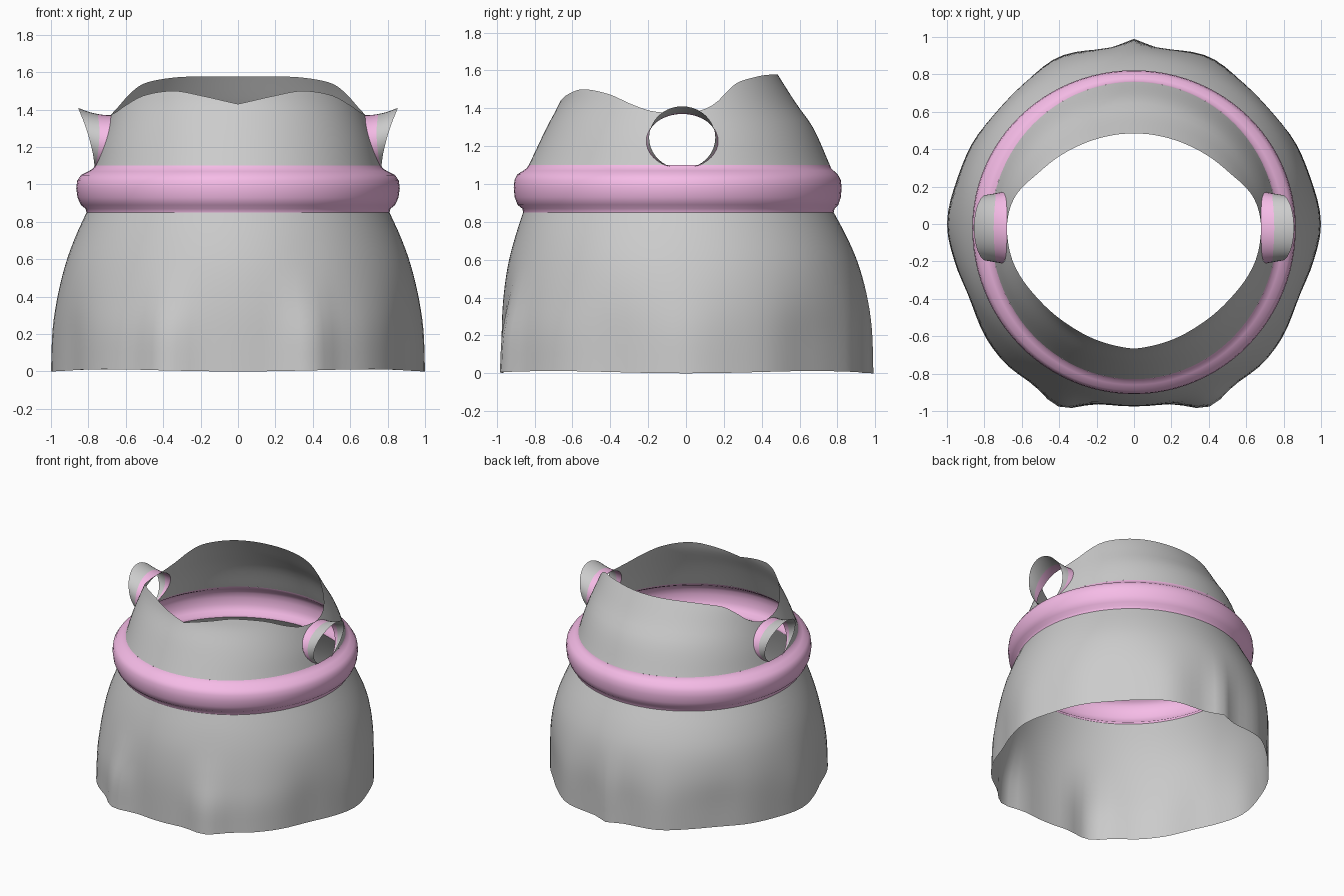
import bpy, bmesh
from math import sin, cos, acos, sqrt, pi, degrees

if "Cube" in bpy.data.objects:
    bpy.data.objects.remove(bpy.data.objects["Cube"])

CY = -0.02                      # y of the garment's axis
pink = bpy.data.materials.new("pink_trim")
pink.diffuse_color = (0.92, 0.5, 0.8, 1)
pink.use_nodes = True
pink.node_tree.nodes["Principled BSDF"].inputs["Base Color"].default_value = pink.diffuse_color


def curve(pts, v):
    """Smooth value lookup through (key, value) points."""
    if v <= pts[0][0]:
        return pts[0][1]
    for i in range(len(pts) - 1):
        (x0, y0), (x1, y1) = pts[i], pts[i + 1]
        if v <= x1:
            def slope(k):
                lo, hi = max(k - 1, 0), min(k + 1, len(pts) - 1)
                return (pts[hi][1] - pts[lo][1]) / (pts[hi][0] - pts[lo][0])
            h = x1 - x0
            t = (v - x0) / h
            return ((2*t**3 - 3*t**2 + 1) * y0 + (t**3 - 2*t**2 + t) * h * slope(i)
                    + (3*t**2 - 2*t**3) * y1 + (t**3 - t**2) * h * slope(i + 1))
    return pts[-1][1]


def sheet(name, rows, closed=False, mat=None):
    """Skin a grid of points into a smooth open surface."""
    bm = bmesh.new()
    vs = [[bm.verts.new(p) for p in r] for r in rows]
    n = len(rows[0])
    for a, b in zip(vs, vs[1:]):
        for j in range(n if closed else n - 1):
            k = (j + 1) % n
            bm.faces.new((a[j], a[k], b[k], b[j]))
    bmesh.ops.remove_doubles(bm, verts=bm.verts, dist=1e-5)
    me = bpy.data.meshes.new(name)
    bm.to_mesh(me)
    bm.free()
    me.shade_smooth()
    if mat:
        me.materials.append(mat)
    ob = bpy.data.objects.new(name, me)
    bpy.context.collection.objects.link(ob)
    return ob


def oval(al, a, bf, bb):
    """Point on an oval, angle measured from the front."""
    c = cos(al)
    return a * sin(al), CY - (bf if c > 0 else bb) * c


# Skirt: oval waist swelling to a wavy hem
HEM = [(0, .975), (12, .985), (22, 1.056), (32, 1.015), (42, 1.015), (52, 1.0),
       (66, .965), (78, .98), (90, 1.0), (105, .975), (118, .965), (131, .943),
       (143, .955), (156, .98), (172, .95), (180, .99)]
SWELL = [(0, 1), (.25, .96), (.42, .84), (.58, .63), (.72, .34), (.85, 0)]
FADE = [(0, 1), (.2, .85), (.4, .35), (.6, 0), (.85, 0)]
N = 96
rows = []
for i in range(19):
    z = .85 * i / 18
    row = []
    for j in range(N):
        al = 2 * pi * j / N
        d = degrees(al)
        r = .985 + (curve(HEM, min(d, 360 - d)) - .985) * curve(FADE, z)
        w = curve(SWELL, z)
        x, y = oval(al, .81, .84, .80)
        lift = .012 * (1 - cos(4 * al)) / 2 * (1 - z / .85)
        row.append((x + (r * sin(al) - x) * w, y + (-r * cos(al) - y) * w, z + lift))
    rows.append(row)
sheet("skirt", rows, True)

# Belt: rounded band, listed as height, half width, front depth, back depth
BELT = [(.85, .81, .84, .80), (.87, .815, .845, .805), (.89, .84, .87, .825),
        (.93, .858, .885, .838), (.98, .865, .89, .842), (1.02, .86, .886, .838),
        (1.05, .84, .872, .822), (1.07, .80, .84, .80), (1.085, .775, .82, .785),
        (1.1, .765, .81, .78)]
sheet("belt", [[(*oval(2*pi*j/N, a, f, b), z) for j in range(N)]
               for z, a, f, b in BELT], True, pink)

# Bodice: front and back panels with curved necklines and half-round armholes
HALF_W = [(1.08, .77), (1.1, .765), (1.23, .73), (1.37, .68), (1.5, .63), (1.58, .59)]
FRONT = [(1.1, .81), (1.3, .715), (1.43, .647), (1.5, .625)]
BACK = [(1.1, .78), (1.3, .69), (1.42, .605), (1.58, .503)]
NECK_F = [(0, 1.43), (18, 1.475), (33, 1.5), (52, 1.475), (66, 1.42), (76, 1.385), (90, 1.37)]
NECK_B = [(0, 1.578), (30, 1.575), (48, 1.555), (58, 1.53), (66, 1.48), (74, 1.42),
          (82, 1.385), (90, 1.37)]
ARM_Z, ARM_H, ARM_W = 1.226, .144, .19


def panel(name, neck, depth, mid):
    rows = []
    for i in range(17):
        t = (1 - cos(pi * i / 16)) / 2
        ze = 1.1 + .27 * t
        gap = ARM_W * sqrt(max(0, 1 - ((ze - ARM_Z) / ARM_H) ** 2))
        span = acos(gap / curve(depth, ze))
        row = []
        for j in range(49):
            u = j / 24 - 1
            z = 1.1 + (curve(neck, abs(u) * 90) - 1.1) * t
            x, y = oval(mid + u * span, curve(HALF_W, z), curve(FRONT, z), curve(BACK, z))
            row.append((x, y, z))
        rows.append(row)
    sheet(name, rows)


panel("bodice_front", NECK_F, FRONT, 0)
panel("bodice_back", NECK_B, BACK, pi)

# Sleeves: short flared tubes with a trim ring at the armhole, mirrored
CUFF_X = [(1.08, .765), (1.17, .777), (1.3, .812), (1.41, .855)]


def sleeve(name, s0, s1, mat=None):
    rows = []
    for i in range(7):
        s = s0 + (s1 - s0) * i / 6
        row = []
        for j in range(40):
            ph = 2 * pi * j / 40
            c, sn = cos(ph), sin(ph)
            zi, zo = ARM_Z + ARM_H * sn, 1.245 + .165 * sn
            b = curve(BACK if c > 0 else FRONT, zi)
            xi = curve(HALF_W, zi) * sqrt(1 - (ARM_W * c / b) ** 2)
            xo = curve(CUFF_X, zo)
            row.append((xi + (xo - xi) * s, CY + (ARM_W - .015 * s) * c,
                        zi + (zo - zi) * s * s))
        rows.append(row)
    ob = sheet(name, rows, True, mat)
    ob.modifiers.new("mirror", 'MIRROR')


sleeve("sleeve_trims", 0, .4, pink)
sleeve("sleeves", .4, 1)
